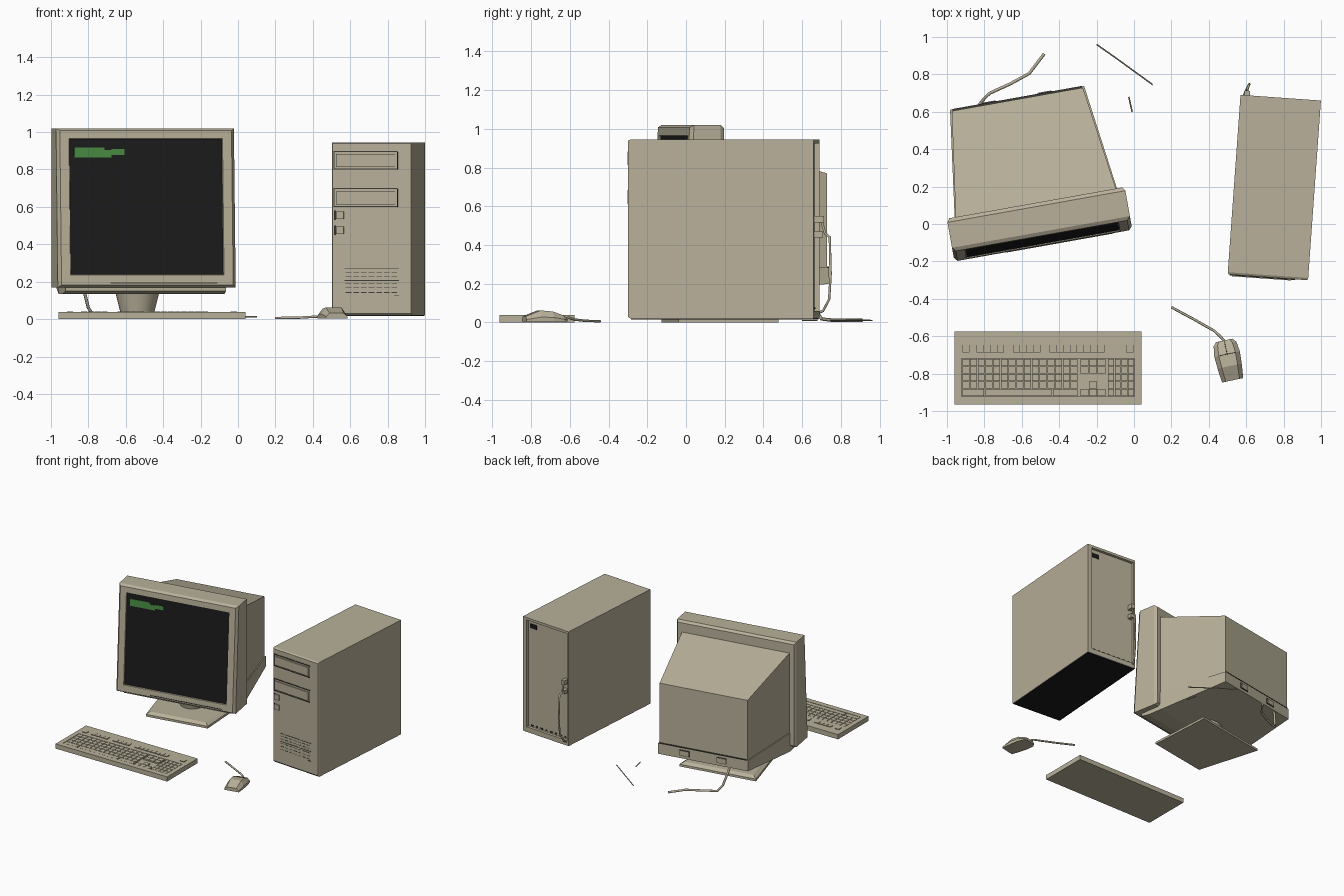
import bpy, bmesh, math
from mathutils import Matrix, Vector

if "Cube" in bpy.data.objects:
    bpy.data.objects.remove(bpy.data.objects["Cube"])


def material(name, r, g, b):
    m = bpy.data.materials.new(name)
    m.diffuse_color = (r, g, b, 1)
    m.use_nodes = True
    m.node_tree.nodes["Principled BSDF"].inputs["Base Color"].default_value = m.diffuse_color
    return m


BEIGE = material("beige plastic", .480, .435, .320)
BLACK = material("black", .011, .011, .011)
GREEN = material("screen green", .065, .255, .055)
GREY = material("dark grey", .05, .047, .038)


def finish(bm, name, mats, M, smooth=False):
    bmesh.ops.recalc_face_normals(bm, faces=bm.faces)
    bm.transform(M)
    me = bpy.data.meshes.new(name)
    bm.to_mesh(me)
    bm.free()
    ob = bpy.data.objects.new(name, me)
    bpy.context.collection.objects.link(ob)
    for m in mats:
        me.materials.append(m)
    if smooth:
        bpy.context.view_layer.objects.active = ob
        ob.select_set(True)
        bpy.ops.object.shade_smooth_by_angle(angle=math.radians(35))
        ob.select_set(False)
    return ob


def loft(name, rings, mats, M=Matrix(), smooth=False, cap_index=0):
    """Skin a stack of equal-length rings; the last cap may take another colour."""
    bm = bmesh.new()
    vs = [[bm.verts.new(p) for p in r] for r in rings]
    n = len(vs[0])
    for a, b in zip(vs, vs[1:]):
        for i in range(n):
            bm.faces.new((a[i], a[(i + 1) % n], b[(i + 1) % n], b[i]))
    bm.faces.new(vs[0][::-1])
    bm.faces.new(vs[-1]).material_index = cap_index
    return finish(bm, name, mats, M, smooth)


def boxes(name, items, mat, M=Matrix()):
    """Boxes given as (x0, x1, y0, y1, z0, z1) in one object."""
    bm = bmesh.new()
    for x0, x1, y0, y1, z0, z1 in items:
        T = Matrix.Translation(((x0 + x1) / 2, (y0 + y1) / 2, (z0 + z1) / 2))
        S = Matrix.Diagonal((x1 - x0, y1 - y0, z1 - z0, 1))
        bmesh.ops.create_cube(bm, size=1, matrix=T @ S)
    return finish(bm, name, [mat], M)


def cable(name, pts, radius, mat, M=Matrix()):
    cu = bpy.data.curves.new(name, 'CURVE')
    cu.dimensions = '3D'
    cu.bevel_depth = radius
    cu.bevel_resolution = 1
    cu.use_fill_caps = True
    sp = cu.splines.new('POLY')
    sp.points.add(len(pts) - 1)
    for p, co in zip(sp.points, pts):
        p.co = (*(M @ Vector(co)), 1)
    cu.materials.append(mat)
    ob = bpy.data.objects.new(name, cu)
    bpy.context.collection.objects.link(ob)


def yring(y, w, z0, z1, tilt=0):
    """Upright rectangle at depth y, leaning back by tilt toward its top."""
    lean = lambda z: y + tilt * (z - .17) / .85
    return [(-w, lean(z0), z0), (w, lean(z0), z0), (w, lean(z1), z1), (-w, lean(z1), z1)]


def place(x, y, deg):
    return Matrix.Translation((x, y, 0)) @ Matrix.Rotation(math.radians(deg), 4, 'Z')


# ---------------- monitor ----------------
MON = place(-.505, 0, 10.1)
TILT = .055
loft("monitor_frame", [
    yring(.115, .470, .185, 1.005), yring(.095, .483, .17, 1.02),
    yring(-.098, .483, .17, 1.02, TILT), yring(-.118, .466, .182, 1.008, TILT),
    yring(-.118, .417, .235, .965, TILT), yring(-.111, .414, .238, .962, TILT),
], [BEIGE, BLACK], MON, cap_index=1)
loft("monitor_back_shell", [yring(.10, .437, .25, .935), yring(.677, .356, .27, .77)], [BEIGE], MON)
loft("monitor_lower_shell", [
    yring(-.07, .435, .15, .20), yring(.0, .44, .135, .24),
    yring(.12, .44, .135, .285), yring(.685, .364, .20, .285)], [BEIGE], MON)

# glowing marks on the screen, following its tilt
SCREEN = MON @ Matrix.Translation((0, -.111, .17)) @ Matrix.Rotation(-math.atan(TILT / .85), 4, 'X')
boxes("screen_marks", [(-.388, -.225, -.003, .002, .695, .75),
                       (-.225, -.185, -.003, .002, .695, .735),
                       (-.185, -.115, -.003, .002, .71, .74)], GREEN, SCREEN)
boxes("frame_groove", [(-.20, .38, -.0095, 0, .02, .026)], GREY, SCREEN)
boxes("shell_seam", [(-.352, .352, .672, .687, .284, .29)], GREY, MON)
for i, x in enumerate((-.15, .15)):
    boxes(f"socket_rim_{i}", [(x - .04, x + .04, .683, .689, .222, .268)], GREY, MON)
    boxes(f"socket_{i}", [(x - .034, x + .034, .684, .692, .227, .263)], BEIGE, MON)

# swivel stand
bm = bmesh.new()
bmesh.ops.create_cone(bm, cap_ends=True, segments=20, radius1=.09, radius2=.12, depth=.12,
                      matrix=Matrix.Translation((0, .19, .09)))
finish(bm, "stand_neck", [BEIGE], MON, True)
base = [(-.25, -.085), (.25, -.085), (.31, .43), (-.31, .43)]
loft("stand_base", [[(x, y, 0) for x, y in base], [(x, y, .018) for x, y in base],
                    [(x * .9, .17 + (y - .17) * .9, .035) for x, y in base]], [BEIGE], MON)

# ---------------- tower ----------------
TOW = place(.75, .195, -4.1)
W, D = .2155, .4815


def panel(y, x0, x1, z0, z1):
    return [(x0, y, z0), (x1, y, z0), (x1, y, z1), (x0, y, z1)]


loft("tower_case", [
    panel(-D, -W + .005, W - .005, .03, .938), panel(-D + .012, -W, W, .02, .945),
    panel(D, -W, W, .02, .945),
    panel(D, -W + .012, W - .035, .06, .925),
    panel(D - .022, -W + .012, W - .035, .06, .925)], [BEIGE], TOW)
boxes("tower_underside", [(-W + .004, W - .004, -D + .015, D - .005, .016, .022)], BLACK, TOW)

F0, F1 = -D - .004, -D + .004   # thin plates on the front
lines = []
for z0, z1 in ((.80, .893), (.60, .695)):       # drive bay outlines
    lines += [(-.204, .137, F0, F1, z, z + .006) for z in (z0, z1)]
    lines += [(x, x + .005, F0, F1, z0, z1) for x in (-.204, .134)]
lines += [(-.202, -.196, F0, F1, z, z + .05) for z in (.45, .53)]
lines += [(.12, .145, F0, F1, .125, .13)]
boxes("front_grooves", lines, GREY, TOW)
boxes("drive_covers", [(-.192, .125, F0 - .004, F1, z, z + .07) for z in (.813, .613)], BEIGE, TOW)
boxes("front_buttons", [(-.192, -.15, F0 - .004, F1, z, z + .042) for z in (.454, .534)], BEIGE, TOW)
boxes("front_vent_lines", [(-.146, .145, F0 + .002, F1, z, z + .003) for z in (.27, .205)], GREY, TOW)
boxes("front_vent_slits", [(-.14 + i * .041, -.11 + i * .041, F0 + .003, F1, z, z + .004)
                           for i in range(7) for z in (.14, .165, .19, .225, .248)], GREY, TOW)

# rear ports and slots in the recess
R = D - .022
boxes("rear_port", [(.10, .165, R - .003, R + .004, .86, .895)], BLACK, TOW)
boxes("rear_slots", [(-.18 + i * .045, -.16 + i * .045, R - .003, R + .003, .068, .078)
                     for i in range(8)], BLACK, TOW)
boxes("rear_plug", [(-.195, -.165, R - .002, D + .025, .515, .55),
                    (-.195, -.165, R - .002, D + .02, .44, .47)], BEIGE, TOW)
cable("tower_cable", [(-.18, D + .01, .53), (-.182, D + .03, .46), (-.175, D + .055, .44),
                      (-.172, D + .06, .25), (-.176, D + .052, .12), (-.19, D + .02, .06),
                      (-.2, D - .015, .045)], .007, BEIGE, TOW)

# ---------------- keyboard ----------------
boxes("keyboard_body", [(-.96, .04, -.965, -.575, 0, .026)], BEIGE)
boxes("keyboard_rim", [(-.96, .04, -.965, -.922, .02, .038), (-.96, .04, -.72, -.575, .02, .038),
                       (-.96, -.922, -.922, -.72, .02, .038), (.004, .04, -.922, -.72, .02, .038)], BEIGE)
keys = []


def key_grid(x0, x1, cols, rows, skip=()):
    pitch, h = (x1 - x0) / cols, .2 / 5
    for r in rows:
        for c in range(cols):
            if (r, c) not in skip:
                x, y = x0 + c * pitch, -.921 + r * h
                keys.append((x + .002, x + pitch - .002, y + .002, y + h - .002, .02, .037))


key_grid(-.92, -.30, 15, (1, 2, 3, 4))                      # letter block
for a, b in ((-.92, -.80), (-.795, -.44), (-.435, -.30)):   # bottom row with long bar
    keys.append((a + .002, b - .002, -.919, -.883, .02, .037))
key_grid(-.288, -.15, 3, range(5), {(1, 0), (1, 2), (2, 0), (2, 1), (2, 2)})
key_grid(-.14, .002, 4, range(5))
boxes("keys", keys, BEIGE)
top_keys = [-.915, -.02 - .02]
for start, count in ((-.84, 4), (-.645, 4), (-.45, 8)):
    top_keys += [start + i * .0365 for i in range(count)]
boxes("function_key_wells", [(x - .002, x + .036, -.686, -.646, .03, .0386) for x in top_keys], GREY)
boxes("function_keys", [(x, x + .034, -.684, -.648, .03, .042) for x in top_keys], BEIGE)

# ---------------- mouse ----------------
MOU = place(.505, -.73, 12)


def mouse_ring(y, w, h):
    return [(-w, y, .004), (w, y, .004), (w, y, h * .45), (w * .65, y, h),
            (-w * .65, y, h), (-w, y, h * .45)]


loft("mouse", [mouse_ring(-.108, .058, .032), mouse_ring(-.03, .066, .062),
               mouse_ring(.035, .07, .056), mouse_ring(.09, .062, .036),
               mouse_ring(.11, .045, .026)], [BEIGE], MOU)
cable("mouse_button_seam", [(0, .11, .026), (0, .09, .036), (0, .035, .056)], .0015, GREY, MOU)
cable("mouse_button_edge", [(-.045, .035, .056), (.045, .035, .056)], .0015, GREY, MOU)
cable("mouse_cable", [(.482, -.625, .02), (.465, -.605, .024), (.43, -.572, .014),
                      (.33, -.515, .008), (.2, -.445, .006)], .007, BEIGE)

# ---------------- loose cables behind the monitor ----------------
cable("monitor_cable", [(-.83, .62, .21), (-.825, .64, .16), (-.80, .672, .06), (-.77, .70, .018),
                        (-.66, .75, .012), (-.56, .805, .012), (-.48, .91, .01)], .009, BEIGE)
cable("floor_cable_long", [(-.2, .96, .01), (-.1, .89, .012), (.1, .745, .012)], .004, BEIGE)
cable("floor_cable_short", [(-.028, .68, .01), (-.01, .60, .01)], .004, BEIGE)
